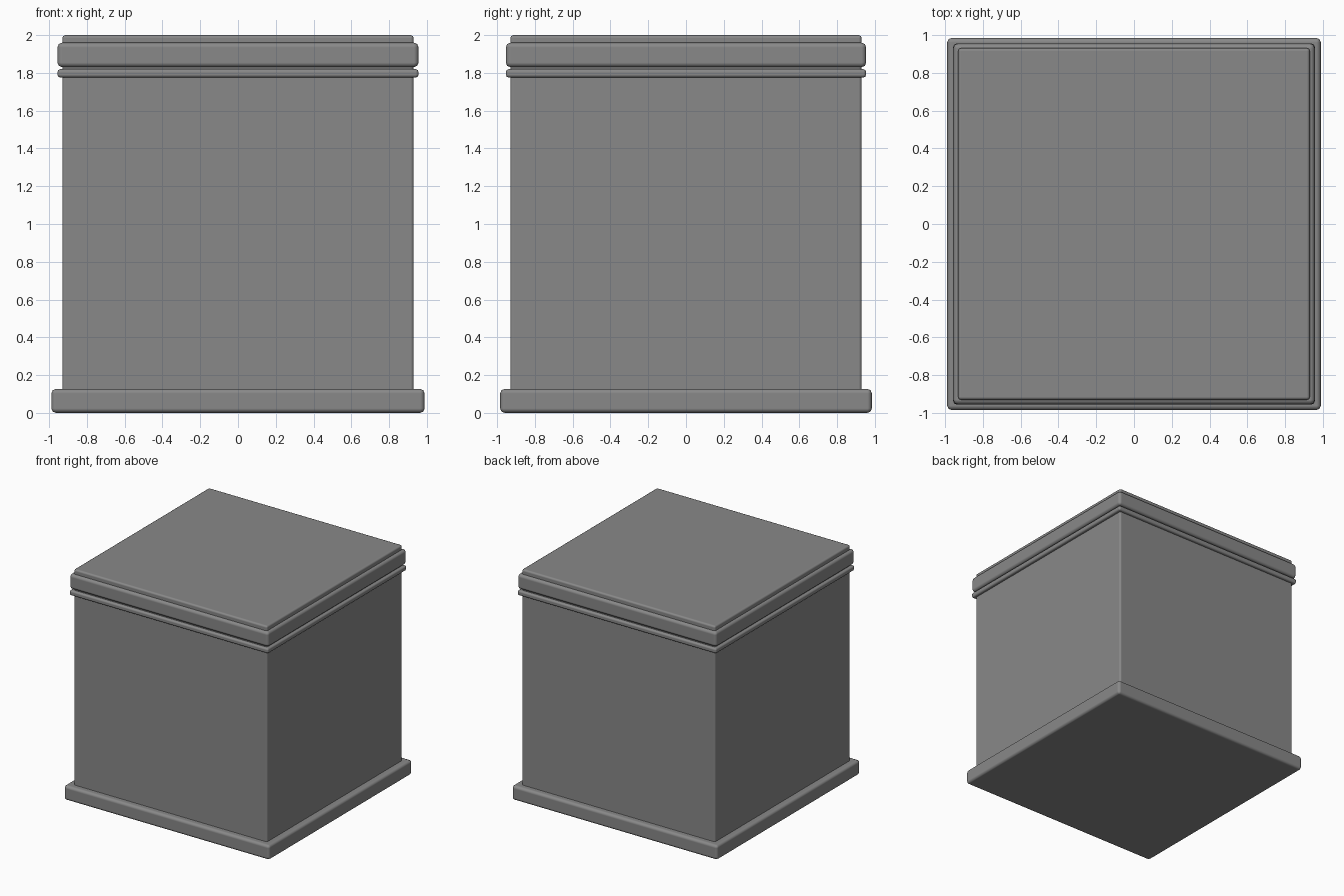
import bpy

if "Cube" in bpy.data.objects:
    bpy.data.objects.remove(bpy.data.objects["Cube"])

# Dark grey finish shared by every part
dark_grey = bpy.data.materials.new("dark_grey")
dark_grey.diffuse_color = (0.25, 0.25, 0.25, 1)
dark_grey.use_nodes = True
dark_grey.node_tree.nodes["Principled BSDF"].inputs["Base Color"].default_value = dark_grey.diffuse_color


def slab(name, half_x, half_y, z0, z1, bevel):
    """Box between two heights with softly rounded edges."""
    bpy.ops.mesh.primitive_cube_add(size=2, location=(0, 0, (z0 + z1) / 2))
    ob = bpy.context.object
    ob.name = name
    ob.scale = (half_x, half_y, (z1 - z0) / 2)
    bpy.ops.object.transform_apply(location=False, rotation=False, scale=True)
    bpy.ops.object.shade_smooth()
    mod = ob.modifiers.new("rounded_edges", 'BEVEL')
    mod.width = bevel
    mod.segments = 2
    mod.harden_normals = True  # keeps the large faces flat
    bpy.ops.object.modifier_apply(modifier=mod.name)
    ob.data.materials.append(dark_grey)
    return ob


# Main block, its top showing as the raised cap
slab("pedestal_body", 0.93, 0.93, 0.02, 2.0, 0.016)

# Wide foot
slab("base_plinth", 0.988, 0.984, 0.0, 0.127, 0.024)

# Thin moulding below the thicker top band
slab("lower_moulding", 0.956, 0.954, 1.775, 1.82, 0.016)
slab("upper_band", 0.956, 0.954, 1.83, 1.96, 0.025)
